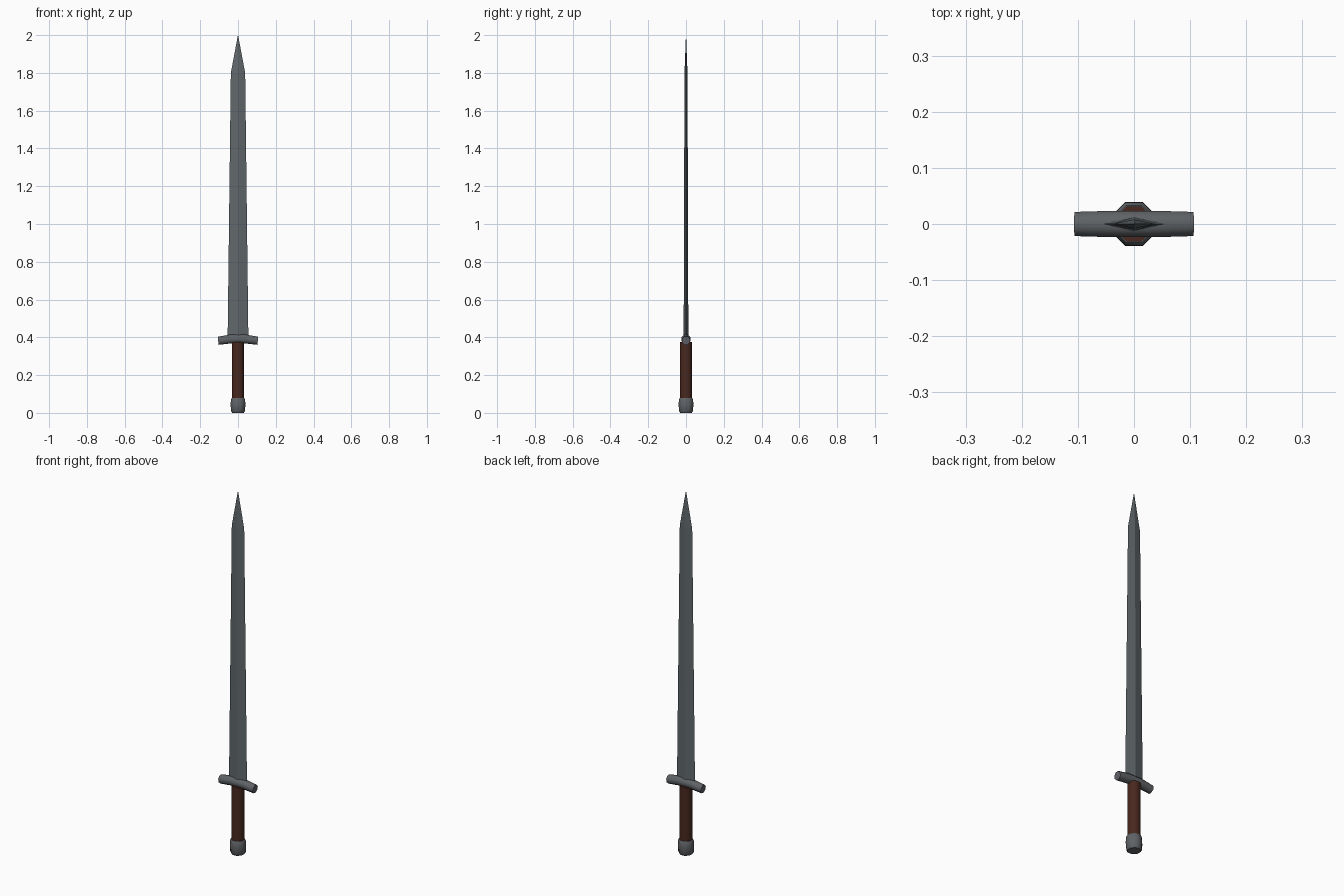
import bpy, math
from mathutils import Vector

if "Cube" in bpy.data.objects:
    bpy.data.objects.remove(bpy.data.objects["Cube"], do_unlink=True)


def material(name, rgb, metallic=0.0):
    mat = bpy.data.materials.new(name)
    mat.use_nodes = True
    color = (*rgb, 1)
    mat.diffuse_color = color
    bsdf = mat.node_tree.nodes["Principled BSDF"]
    bsdf.inputs["Base Color"].default_value = color
    bsdf.inputs["Roughness"].default_value = 0.6
    return mat


def loft(name, rings, mat, smooth=None):
    """Skin a stack of equal-sized rings and cap both ends."""
    n = len(rings[0])
    verts = [p for ring in rings for p in ring]
    faces = [tuple(reversed(range(n))), tuple(range(len(verts) - n, len(verts)))]
    for k in range(len(rings) - 1):
        for i in range(n):
            j = (i + 1) % n
            faces.append((k * n + i, k * n + j, (k + 1) * n + j, (k + 1) * n + i))
    mesh = bpy.data.meshes.new(name)
    mesh.from_pydata(verts, [], faces)
    mesh.materials.append(mat)
    obj = bpy.data.objects.new(name, mesh)
    bpy.context.collection.objects.link(obj)
    if smooth:
        bpy.ops.object.select_all(action='DESELECT')
        obj.select_set(True)
        bpy.context.view_layer.objects.active = obj
        bpy.ops.object.shade_smooth_by_angle(angle=math.radians(smooth))
    return obj


def octagon(apothem):
    """Octagon with its flats facing the axes."""
    r = apothem / math.cos(math.pi / 8)
    angles = [math.pi / 8 + i * math.pi / 4 for i in range(8)]
    return [(r * math.cos(a), r * math.sin(a)) for a in angles]


def upright(profile):
    return [[Vector((x, y, z)) for x, y in octagon(r)] for r, z in profile]


steel = material("blade steel", (0.118, 0.138, 0.147))
iron = material("dark iron", (0.115, 0.123, 0.132))
leather = material("brown leather", (0.065, 0.021, 0.013))

# Blade: tapering diamond section ending in a point
sections = [(0.055, 0.0125, 0.39), (0.038, 0.008, 1.8), (0.0004, 0.0004, 2.0)]
loft("blade", [[Vector(p) for p in ((w, 0, z), (0, t, z), (-w, 0, z), (0, -t, z))]
               for w, t, z in sections], steel)

# Crossguard: octagonal bar with gently drooping ends
guard = []
for x, r, z, tilt in ((-0.105, 0.0215, 0.382, -0.1), (-0.04, 0.0235, 0.391, -0.06),
                      (0.04, 0.0235, 0.391, 0.06), (0.105, 0.0215, 0.382, 0.1)):
    guard.append([Vector((x + b * tilt, a, z + b)) for a, b in octagon(r)])
loft("crossguard", guard, iron, 50)

# Grip
loft("grip", upright([(0.031, 0.07), (0.031, 0.375)]), leather, 50)

# Pommel: squat octagonal knob with rounded rims
loft("pommel", upright([(0.031, 0), (0.037, 0.01), (0.039, 0.04),
                        (0.038, 0.07), (0.033, 0.08)]), iron, 50)
